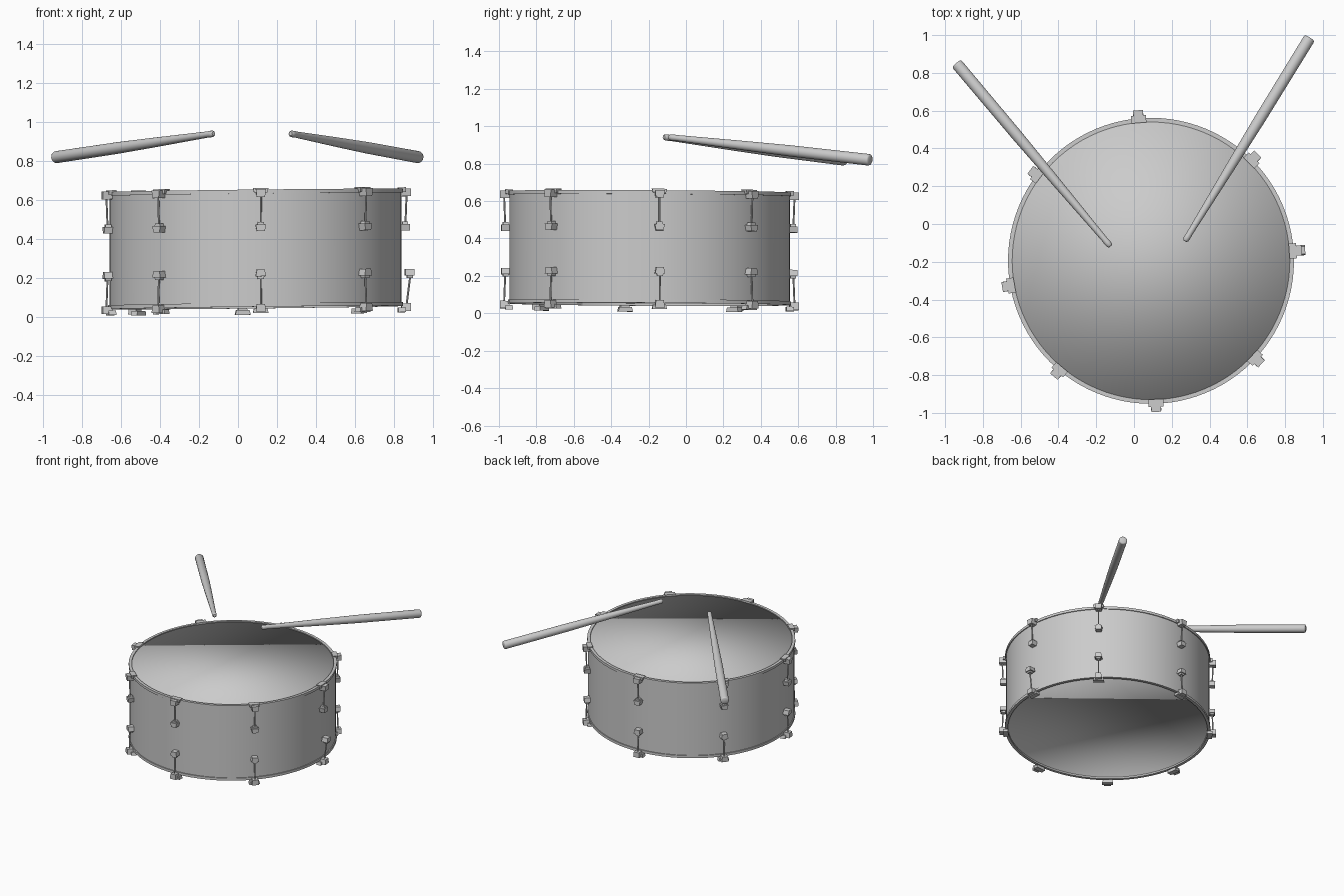
import bpy, bmesh
from math import cos, sin, pi, radians
from mathutils import Matrix, Vector

if "Cube" in bpy.data.objects:
    bpy.data.objects.remove(bpy.data.objects["Cube"])

# Drum frame: centred off-origin with a very slight lean
TILT = Matrix.Translation((0.09, -0.195, 0)) @ Matrix(
    ((1, 0, 0, 0), (0, 1, 0, 0), (0.011, -0.006, 1, 0), (0, 0, 0, 1)))


def finish(name, bm, angle=35):
    mesh = bpy.data.meshes.new(name)
    bm.to_mesh(mesh)
    bm.free()
    ob = bpy.data.objects.new(name, mesh)
    bpy.context.collection.objects.link(ob)
    if angle >= 180:
        mesh.polygons.foreach_set("use_smooth", [True] * len(mesh.polygons))
    else:
        bpy.ops.object.select_all(action='DESELECT')
        ob.select_set(True)
        bpy.context.view_layer.objects.active = ob
        bpy.ops.object.shade_smooth_by_angle(angle=radians(angle))
    return ob


def lathe(profile, segs, matrix, closed=False, cap_start=False, cap_end=False):
    """Spin (radius, z) points about z; profiles run upward on the outside."""
    bm = bmesh.new()
    rings = [[bm.verts.new((r * cos(2 * pi * i / segs), r * sin(2 * pi * i / segs), z))
              for i in range(segs)] for r, z in profile]
    pairs = list(zip(rings, rings[1:])) + ([(rings[-1], rings[0])] if closed else [])
    for a, b in pairs:
        for i in range(segs):
            j = (i + 1) % segs
            bm.faces.new((a[i], a[j], b[j], b[i]))
    if cap_start:
        bm.faces.new(rings[0][::-1])
    if cap_end:
        bm.faces.new(rings[-1])
    bm.transform(matrix)
    return bm


def block(bm, x, y0, y1, z, m):
    """Tapered block: x and z ranges, width y0 at bottom and y1 at top."""
    vs = bmesh.ops.create_cube(bm, size=1)["verts"]
    for v in vs:
        top = v.co.z > 0
        v.co = m @ Vector((x[1] if v.co.x > 0 else x[0],
                           v.co.y * (y1 if top else y0), z[1] if top else z[0]))
    return vs


def rod(bm, a, b, r, m):
    a, b = m @ Vector(a), m @ Vector(b)
    q = (b - a).to_track_quat('Z', 'Y').to_matrix().to_4x4()
    bmesh.ops.create_cone(bm, cap_ends=True, segments=8, radius1=r, radius2=r,
                          depth=(b - a).length,
                          matrix=Matrix.Translation((a + b) / 2) @ q)


# Shell wall
finish("shell", lathe([(0.75, 0.052), (0.75, 0.64)], 96, TILT))

# Hoops and heads; each head is a disc with a short soft-shaded skirt
for side, z in (("top", 0.63), ("bottom", 0.048)):
    finish(side + "_hoop", lathe([(0.735, z), (0.757, z), (0.757, z + 0.02),
                                  (0.735, z + 0.02)], 96, TILT, closed=True))
    finish(side + "_head", lathe([(0.736, z), (0.736, z + 0.013)], 96, TILT,
                                 cap_end=True), 180)

# Tension lugs: hoop clamp, thin rod and shell bracket, above and below
for n, deg in enumerate((4, 45, 95, 143, 190, 230, 272, 317)):
    spin = Matrix.Rotation(radians(deg), 4, 'Z')
    for side in ("top", "bottom"):
        m = TILT @ spin
        if side == "bottom":
            m = m @ Matrix.Translation((0, 0, 0.674)) @ Matrix.Scale(-1, 4, (0, 0, 1))
        out = 0.025 if side == "bottom" and deg == 4 else 0
        bm = bmesh.new()
        block(bm, (0.733, 0.772), 0.068, 0.08, (0.634, 0.658), m)
        block(bm, (0.750, 0.800), 0.042, 0.052, (0.612, 0.652), m)
        rod(bm, (0.778, 0, 0.62), (0.772 + out, 0, 0.47), 0.005, m)
        block(bm, (0.745 + out, 0.793 + out), 0.040, 0.054, (0.436, 0.470), m)
        block(bm, (0.755 + out, 0.785 + out), 0.036, 0.030, (0.470, 0.483), m)
        bmesh.ops.recalc_face_normals(bm, faces=bm.faces)
        finish(f"{side}_lug_{n + 1}", bm)

# Drumsticks: rounded butt, long taper, small rounded tip
for name, butt, tip in (("left_stick", (-0.94, 0.85, 0.82), (-0.125, -0.118, 0.942)),
                        ("right_stick", (0.93, 0.985, 0.82), (0.27, -0.09, 0.942))):
    a, b = Vector(butt), Vector(tip)
    d = b - a
    L = d.length
    prof = [(0.023, 0), (0.029, 0.004), (0.031, 0.012), (0.030, 0.5), (0.025, 0.8),
            (0.016, L - 0.05), (0.017, L - 0.025), (0.016, L - 0.008), (0.010, L)]
    m = Matrix.Translation(a) @ d.to_track_quat('Z', 'Y').to_matrix().to_4x4()
    finish(name, lathe(prof, 24, m, cap_start=True, cap_end=True), 50)
